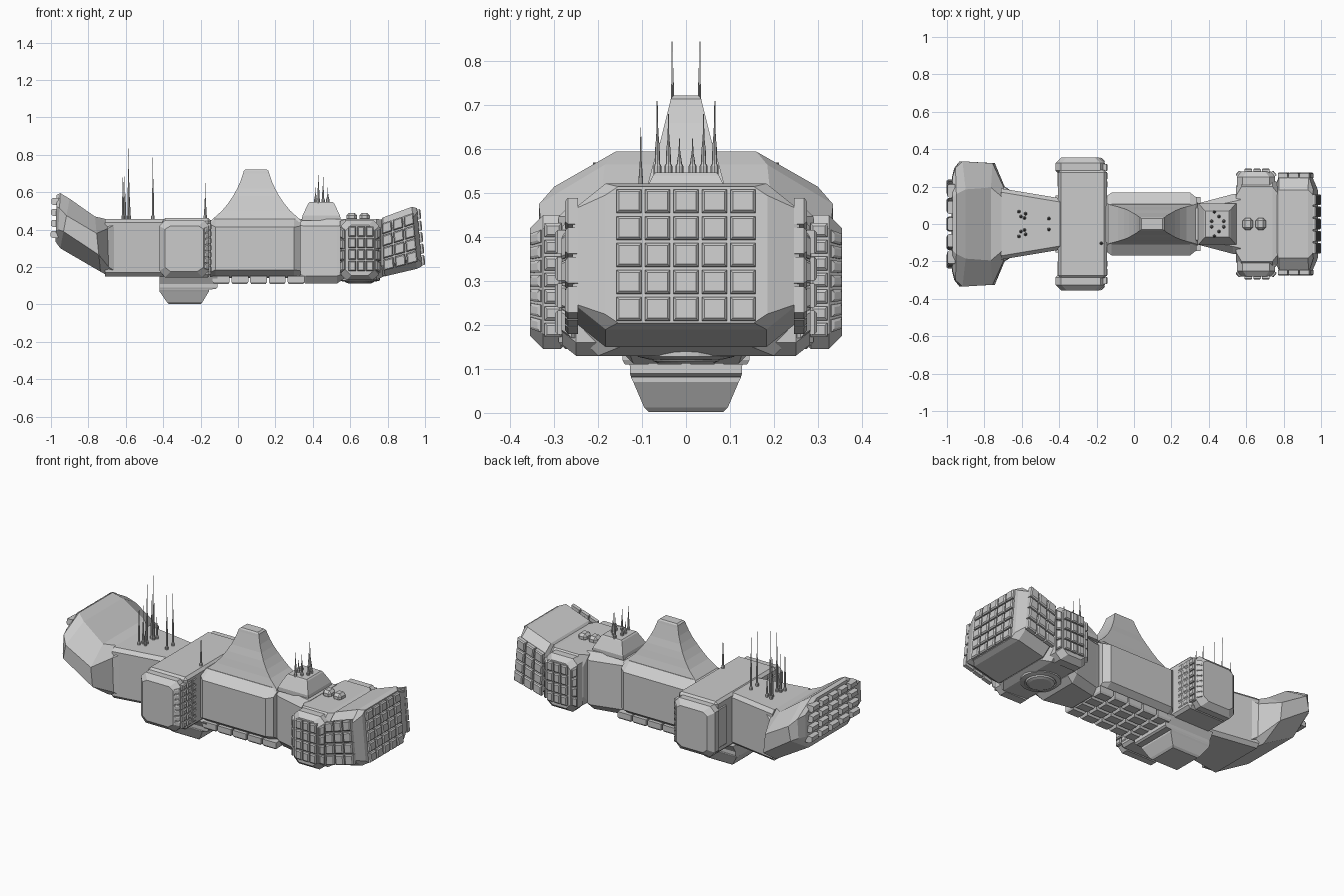
import bpy, bmesh, math
from mathutils import Vector


def make(name, bm):
    bmesh.ops.recalc_face_normals(bm, faces=bm.faces)
    me = bpy.data.meshes.new(name)
    bm.to_mesh(me)
    bm.free()
    ob = bpy.data.objects.new(name, me)
    bpy.context.collection.objects.link(ob)
    return ob


def loft(name, rings):
    """Skin a list of equal-sized point rings and cap both ends."""
    bm = bmesh.new()
    vs = [[bm.verts.new(p) for p in r] for r in rings]
    n = len(vs[0])
    for a, b in zip(vs, vs[1:]):
        for i in range(n):
            j = (i + 1) % n
            bm.faces.new((a[i], a[j], b[j], b[i]))
    bm.faces.new(vs[0])
    bm.faces.new(vs[-1])
    return make(name, bm)


def octo(xb, xt, hy, z0, z1, cy, cz):
    """Chamfered section across x; xb/xt are the x at bottom and top."""
    half = [(hy - cy, z0), (hy, z0 + cz), (hy, z1 - cz), (hy - cy, z1)]
    pts = half + [(-y, z) for y, z in reversed(half)]
    return [(xb + (xt - xb) * (z - z0) / (z1 - z0), y, z) for y, z in pts]


def rect(z, x0, x1, hy):
    return [(x0, -hy, z), (x1, -hy, z), (x1, hy, z), (x0, hy, z)]


def box(name, x0, x1, y0, y1, z0, z1, bevel=0.02):
    bm = bmesh.new()
    bmesh.ops.create_cube(bm, size=1)
    for v in bm.verts:
        v.co = ((x0 + x1) / 2 + v.co.x * (x1 - x0), (y0 + y1) / 2 + v.co.y * (y1 - y0),
                (z0 + z1) / 2 + v.co.z * (z1 - z0))
    bmesh.ops.bevel(bm, geom=bm.edges[:], offset=bevel, segments=1, affect='EDGES')
    return make(name, bm)


def panels(name, corners, nu, nv, out, depth=0.02, gap=0.008):
    """Grid of raised, bevelled cells spread over a quad (p00, p10, p11, p01)."""
    a, b, c, d = map(Vector, corners)
    nrm = (b - a).cross(d - a).normalized()
    if nrm.dot(Vector(out)) < 0:
        nrm.negate()
    lu, lv = (b - a).length, (d - a).length
    bm = bmesh.new()

    def at(u, v, h):
        return a.lerp(b, u).lerp(d.lerp(c, u), v) + nrm * h
    for i in range(nu):
        for j in range(nv):
            rings = []
            for ins, h in ((0, -0.012), (0, depth * 0.65), (0.006, depth)):
                gu, gv = (gap / 2 + ins) / lu, (gap / 2 + ins) / lv
                u0, u1 = i / nu + gu, (i + 1) / nu - gu
                v0, v1 = j / nv + gv, (j + 1) / nv - gv
                rings.append([bm.verts.new(at(u, v, h)) for u, v in
                              ((u0, v0), (u1, v0), (u1, v1), (u0, v1))])
            for r, s in zip(rings, rings[1:]):
                for k in range(4):
                    m = (k + 1) % 4
                    bm.faces.new((r[k], r[m], s[m], s[k]))
            bm.faces.new(rings[-1])
            bm.faces.new(rings[0])
    return make(name, bm)


def antenna(x, y, z0, z1):
    """Needle mast with a thicker stepped foot."""
    prof = [(0.009, 0), (0.009, 0.02), (0.006, 0.025), (0.005, (z1 - z0) * 0.4),
            (0.002, (z1 - z0) * 0.62), (0.0008, z1 - z0)]
    loft("antenna", [[(x + r * math.cos(k * math.pi / 4), y + r * math.sin(k * math.pi / 4),
                       z0 - 0.005 + h) for k in range(8)] for r, h in prof])


# Stern: flared, upswept block with engine cells on the back face
loft("stern", [octo(-.66, -.66, .18, .15, .455, .03, .03),
               octo(-.69, -.70, .20, .15, .455, .06, .05),
               octo(-.735, -.765, .325, .175, .47, .13, .09),
               octo(-.95, -.90, .335, .30, .565, .15, .09),
               octo(-.965, -.95, .30, .32, .595, .14, .08),
               octo(-.975, -.97, .25, .335, .585, .11, .06)])
panels("stern_cells", [(-.975, -.25, .345), (-.975, .25, .345), (-.97, .22, .58), (-.97, -.22, .58)],
       5, 4, (-1, 0, 0), 0.027, 0.022)

# Rear neck tapering towards the cross block
loft("rear_neck", [octo(-.71, -.71, .19, .15, .457, .02, .02),
                   octo(-.38, -.38, .135, .15, .457, .02, .02)])

# Cross block with outer pods
box("cross_bar", -.405, -.145, -.29, .29, .145, .462, .015)
for s in (-1, 1):
    y0, y1 = sorted((s * .20, s * .355))
    loft("side_pod", [[(x, s * y, z) for x, z in
                       ((-.42 + i, .18 + i * .6), (-.39 + i, .145 + i), (-.19 - i, .145 + i), (-.155 - i, .18 + i * .6),
                        (-.155 - i, .42 - i * .6), (-.18 - i, .45 - i), (-.39 + i, .45 - i), (-.42 + i, .42 - i * .6))]
                      for y, i in ((.20, .01), (.275, .01), (.285, 0), (.325, 0), (.355, .03))])
    panels("pod_cells", [(-.155, s * .19, .17), (-.155, s * .325, .17), (-.155, s * .325, .435), (-.155, s * .19, .435)],
           3, 7, (1, 0, 0), .014, .006)
    panels("pod_edge_cells", [(-.157, s * .326, .18), (-.184, s * .353, .19), (-.184, s * .353, .41), (-.157, s * .326, .42)],
           1, 7, (1, s, 0), .008, .006)

# Keel under the cross block
loft("keel", [rect(.002, -.37, -.20, .085), rect(.012, -.38, -.19, .095), rect(.07, -.42, -.155, .12),
              rect(.08, -.42, -.155, .125), rect(.082, -.42, -.12, .125), rect(.09, -.42, -.11, .128),
              rect(.108, -.42, -.11, .128), rect(.15, -.42, -.11, .152)])

# Main hull and the concave tower on top
loft("main_hull", [octo(-.15, -.15, .145, .15, .45, .05, .02),
                   octo(-.12, -.12, .168, .14, .458, .06, .045),
                   octo(.30, .30, .168, .14, .458, .06, .045),
                   octo(.335, .335, .14, .15, .45, .05, .03)])
tower = [(.44, .245, .115), (.457, .232, .105), (.50, .183, .092), (.54, .150, .082), (.58, .123, .071),
         (.62, .101, .058), (.66, .083, .048), (.70, .070, .038), (.714, .066, .035), (.722, .056, .029)]
loft("tower", [rect(z, .097 - w, .097 + w, h) for z, w, h in tower])
for s in (-1, 1):
    box("hull_seam", -.06, .24, min(s * .12, s * .135), max(s * .12, s * .135), .425, .438, .002)
panels("belly_cells", [(-.14, -.15, .14), (.36, -.15, .14), (.36, .15, .14), (-.14, .15, .14)],
       5, 4, (0, 0, -1), .03, .010)

# Forward neck with raised antenna deck
loft("forward_neck", [octo(.32, .32, .105, .14, .455, .02, .03),
                      octo(.36, .36, .115, .112, .458, .03, .04),
                      octo(.53, .53, .16, .112, .458, .04, .04),
                      octo(.57, .57, .16, .14, .458, .03, .03)])
loft("antenna_deck", [rect(.45, .34, .55, .11), rect(.475, .345, .545, .11),
                      rect(.54, .375, .515, .075), rect(.547, .382, .508, .07)])

# Fore collar with wraparound side cells
loft("fore_collar", [octo(.545, .545, .20, .16, .445, .05, .05),
                     octo(.575, .575, .25, .14, .458, .05, .05),
                     octo(.74, .74, .25, .13, .458, .05, .05),
                     octo(.78, .78, .20, .15, .45, .05, .05)])
for s in (-1, 1):
    loft("collar_pod", [[(x, s * y, z) for x, z in
                         ((.55 + i, .16 + i), (.58 + i, .13 + i), (.72 - i, .13 + i), (.755 - i, .16 + i),
                          (.755 - i, .42 - i), (.725 - i, .45 - i), (.58 + i, .45 - i), (.55 + i, .42 - i))]
                        for y, i in ((.2, 0), (.25, 0), (.282, .025))])
    y = s * .282
    panels("collar_cells", [(.588, y, .175), (.728, y, .175), (.728, y, .42), (.588, y, .42)],
           3, 4, (0, s, 0), .016, .007)
    for xa, xb in ((.549, .575), (.756, .73)):
        panels("collar_edge_cells", [(xa, s * .252, .165), (xb, s * .28, .185), (xb, s * .28, .40), (xa, s * .252, .42)],
               1, 4, (xa - xb, s * .02, 0), .014, .007)
for x in (.608, .677):
    box("roof_box", x - .028, x + .028, -.032, .032, .445, .49, .014)

# Round hatch below the collar
hatch = [(.11, .14), (.11, .128), (.085, .122), (.08, .128), (.075, .118), (.06, .112)]
loft("belly_hatch", [[(.65 + r * math.cos(k * math.pi / 12), r * math.sin(k * math.pi / 12), z)
                      for k in range(24)] for r, z in hatch])

# Prow: tilted wedge covered in cells
loft("prow", [octo(.75, .76, .20, .165, .445, .06, .05),
              octo(.785, .775, .258, .15, .465, .075, .06),
              octo(.955, .93, .258, .19, .522, .075, .06),
              octo(.984, .957, .185, .205, .515, .03, .02)])
panels("prow_front_cells", [(.984, -.162, .205), (.984, .162, .205), (.957, .162, .512), (.957, -.162, .512)],
       5, 5, (1, 0, 0), .018, .008)
for s in (-1, 1):
    y = s * .258
    panels("prow_side_cells", [(.775, y, .175), (.965, y, .225), (.94, y, .495), (.765, y, .435)],
           3, 4, (0, s, 0), .017, .008)

# Antennas: stern cluster, pairs and deck cluster
for s in (-1, 1):
    for x, y, z0, z1 in ((-.615, .066, .457, .715), (-.585, .032, .457, .85), (-.605, .04, .457, .69),
                         (-.58, .055, .457, .60), (-.455, .029, .457, .79),
                         (.415, .015, .547, .63), (.43, .065, .547, .705), (.455, .04, .547, .685),
                         (.48, .015, .547, .63)):
        antenna(x, s * y, z0, z1)
antenna(-.175, -.103, .46, .655)
